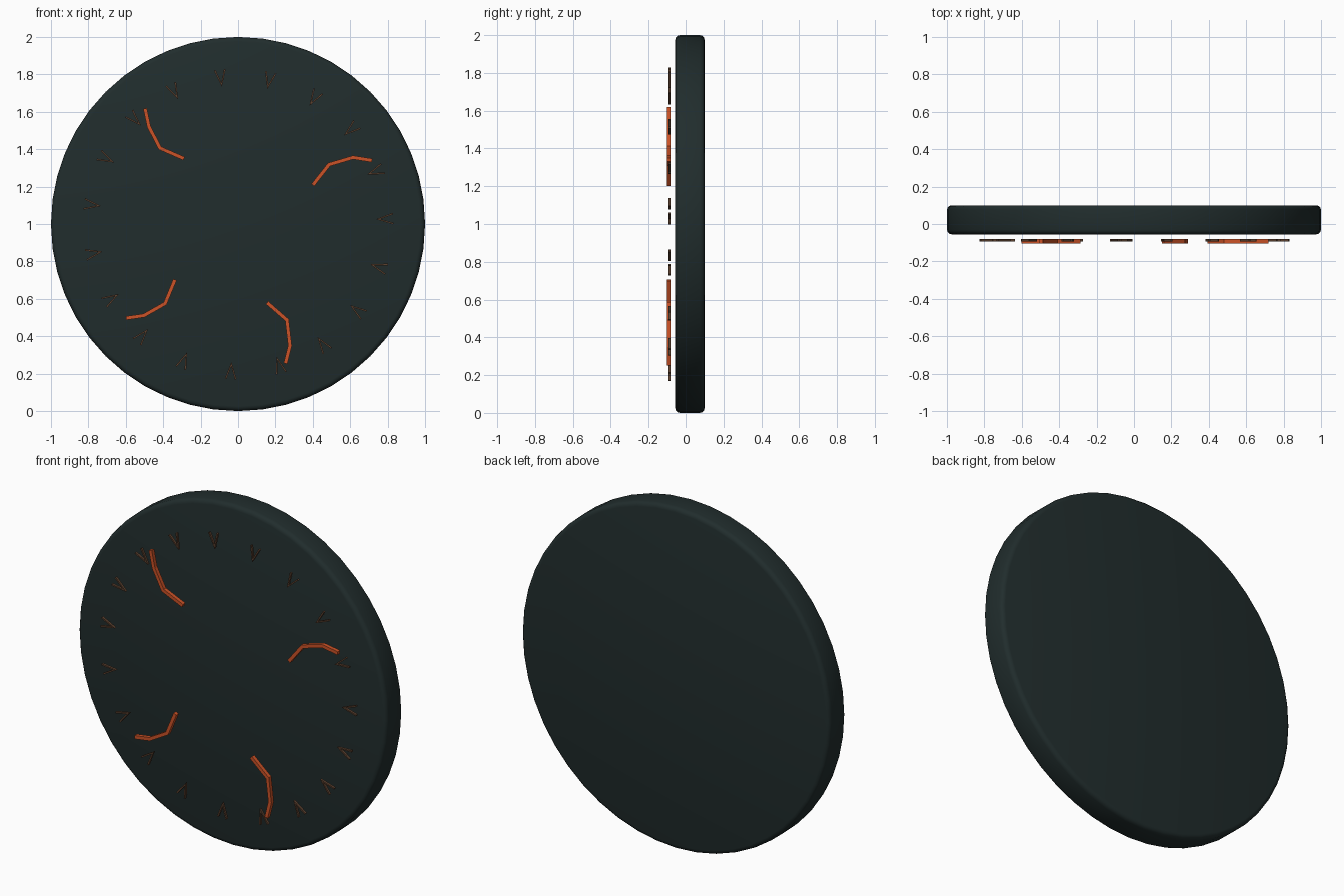
import bpy, bmesh, math
from mathutils import Vector

if "Cube" in bpy.data.objects:
    bpy.data.objects.remove(bpy.data.objects["Cube"])


def material(name, rgb):
    m = bpy.data.materials.new(name)
    m.diffuse_color = (*rgb, 1)
    m.use_nodes = True
    m.node_tree.nodes["Principled BSDF"].inputs["Base Color"].default_value = m.diffuse_color
    return m


DARK = material("dark slate", (0.015, 0.026, 0.026))
ORANGE = material("burnt orange", (0.60, 0.085, 0.02))
BROWN = material("dull brown", (0.11, 0.055, 0.03))


def finish(bm, name, mat):
    bmesh.ops.recalc_face_normals(bm, faces=bm.faces)
    me = bpy.data.meshes.new(name)
    bm.to_mesh(me)
    bm.free()
    me.materials.append(mat)
    ob = bpy.data.objects.new(name, me)
    bpy.context.collection.objects.link(ob)
    return ob


def ribbon(bm, pts, width, y0, y1):
    """Mitred bar along an x/z polyline, from depth y0 to y1."""
    pts = [Vector(p) for p in pts]
    rings = []
    for i, p in enumerate(pts):
        dirs = []
        if i > 0:
            dirs.append((p - pts[i - 1]).normalized())
        if i < len(pts) - 1:
            dirs.append((pts[i + 1] - p).normalized())
        normals = [Vector((-d.y, d.x)) for d in dirs]
        n = sum(normals, Vector((0, 0))).normalized()
        off = n * (width / 2) / max(n.dot(normals[0]), 0.4)
        a, b = p + off, p - off
        rings.append([bm.verts.new(c) for c in (
            (a.x, y0, a.y), (b.x, y0, b.y), (b.x, y1, b.y), (a.x, y1, a.y))])
    for r, s in zip(rings, rings[1:]):
        for k in range(4):
            j = (k + 1) % 4
            bm.faces.new((r[k], r[j], s[j], s[k]))
    bm.faces.new(rings[0])
    bm.faces.new(rings[-1])


# Round plate with softened rim
bpy.ops.mesh.primitive_cylinder_add(vertices=48, radius=1, depth=0.155,
                                    location=(0, 0.0225, 1),
                                    rotation=(math.pi / 2, 0, 0))
plate = bpy.context.object
plate.name = "plate"
plate.data.materials.append(DARK)
bevel = plate.modifiers.new("rim", "BEVEL")
bevel.width = 0.025
bevel.segments = 3
bevel.limit_method = "ANGLE"
bevel.angle_limit = math.radians(40)
bpy.ops.object.modifier_apply(modifier="rim")
bpy.ops.object.shade_smooth_by_angle(angle=math.radians(35))

# Ring of small V marks pointing to the centre
COUNT = 19
bm = bmesh.new()
for i in range(COUNT):
    a = math.radians(2) + i * math.tau / COUNT
    out = Vector((math.cos(a), math.sin(a)))
    side = Vector((-out.y, out.x))
    c = Vector((0, 1))
    ribbon(bm, [c + out * 0.83 + side * 0.027, c + out * 0.75,
                c + out * 0.83 - side * 0.027], 0.009, -0.094, -0.08)
finish(bm, "rim_marks", BROWN)

# Four bent orange strokes
STROKES = [
    [(-0.497, 1.618), (-0.476, 1.52), (-0.417, 1.406), (-0.289, 1.35)],
    [(0.40, 1.208), (0.487, 1.318), (0.615, 1.356), (0.717, 1.34)],
    [(-0.337, 0.703), (-0.39, 0.575), (-0.503, 0.511), (-0.599, 0.497)],
    [(0.155, 0.58), (0.262, 0.487), (0.278, 0.35), (0.254, 0.254)],
]
for i, pts in enumerate(STROKES):
    bm = bmesh.new()
    ribbon(bm, pts, 0.02, -0.103, -0.08)
    finish(bm, f"curved_stroke_{i + 1}", ORANGE)
